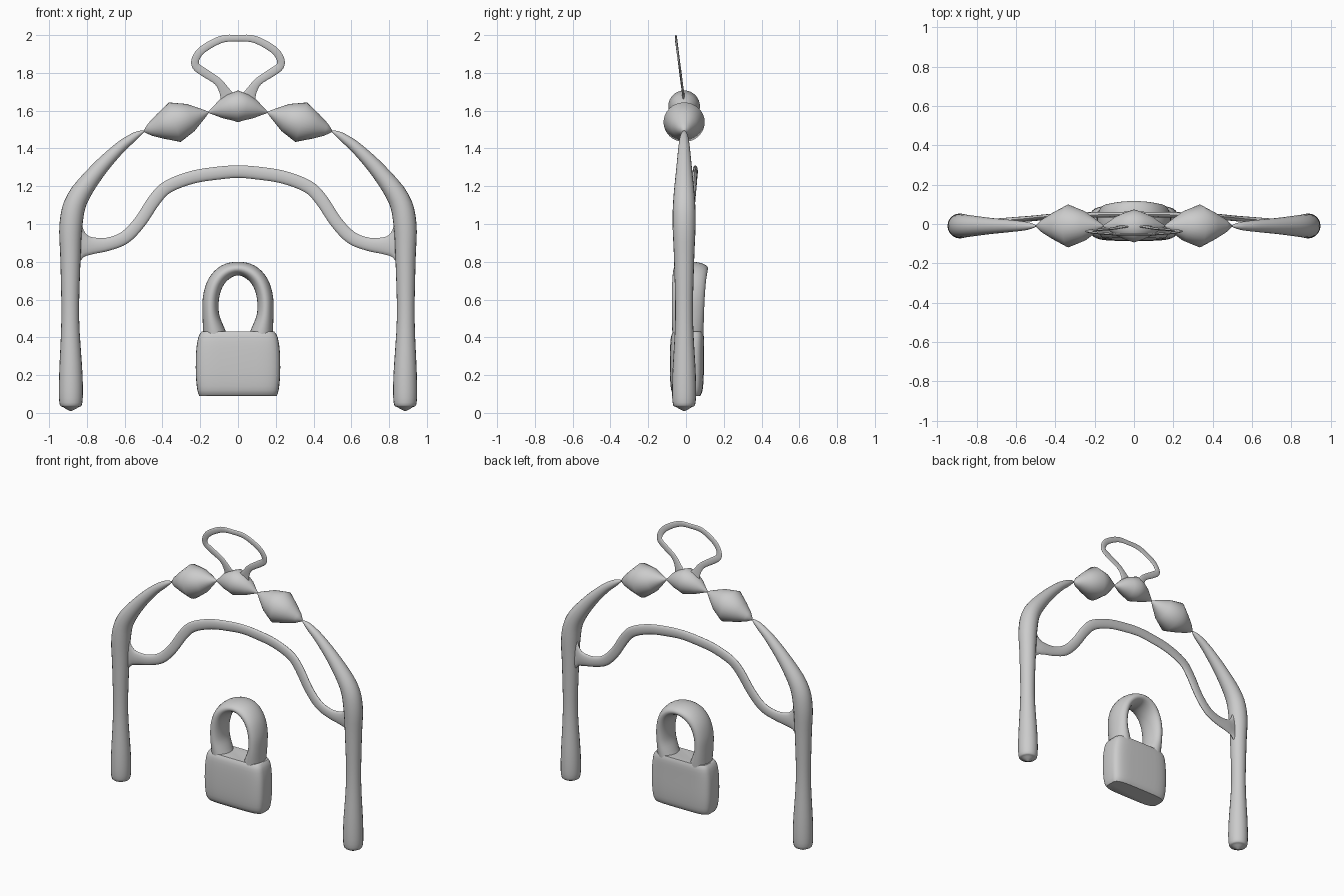
import bpy, math
from mathutils import Vector

if "Cube" in bpy.data.objects:
    bpy.data.objects.remove(bpy.data.objects["Cube"])


def spline(pts, n=4):
    """Catmull-Rom resampling of tuples of any length."""
    p = [pts[0]] + list(pts) + [pts[-1]]
    out = []
    for i in range(1, len(p) - 2):
        for k in range(n):
            t = k / n
            out.append(tuple(
                0.5 * (2 * b + (c - a) * t + (2 * a - 5 * b + 4 * c - d) * t * t
                       + (3 * b - a - 3 * c + d) * t ** 3)
                for a, b, c, d in zip(p[i - 1], p[i], p[i + 1], p[i + 2])))
    return out + [pts[-1]]


def loft(name, rings, angle=50):
    n = len(rings[0])
    verts = [v for r in rings for v in r]
    faces = [(i * n + j, i * n + (j + 1) % n, (i + 1) * n + (j + 1) % n, (i + 1) * n + j)
             for i in range(len(rings) - 1) for j in range(n)]
    faces += [tuple(reversed(range(n))), tuple(range(len(verts) - n, len(verts)))]
    me = bpy.data.meshes.new(name)
    me.from_pydata(verts, [], faces)
    ob = bpy.data.objects.new(name, me)
    bpy.context.collection.objects.link(ob)
    bpy.ops.object.select_all(action='DESELECT')
    ob.select_set(True)
    bpy.context.view_layer.objects.active = ob
    bpy.ops.object.mode_set(mode='EDIT')
    bpy.ops.mesh.select_all(action='SELECT')
    bpy.ops.mesh.normals_make_consistent(inside=False)
    bpy.ops.object.mode_set(mode='OBJECT')
    bpy.ops.object.shade_smooth_by_angle(angle=math.radians(angle))
    return ob


def sweep(name, path, sides=20):
    """Sweep an ellipse along (x, y, z, half width in xz plane, half depth in y)."""
    rings = []
    for i, (x, y, z, w, d) in enumerate(path):
        a, b = path[max(i - 1, 0)], path[min(i + 1, len(path) - 1)]
        t = Vector((b[0] - a[0], 0, b[2] - a[2])).normalized()
        nrm = Vector((t.z, 0, -t.x))
        w, d = max(w, 0.002), max(d, 0.002)
        rings.append([Vector((x, y, z)) + nrm * w * math.cos(q) + Vector((0, d * math.sin(q), 0))
                      for q in (2 * math.pi * k / sides for k in range(sides))])
    return loft(name, rings)


def flip(path):
    return [(-p[0],) + tuple(p[1:]) for p in path]


def arch(half):
    """Half path ending at x = 0, completed to the other side."""
    return half + flip(half[:-1])[::-1]


# tapered side posts curving inward to a point
post = spline([(x, -0.01, z, r, r) for x, z, r in [
    (.885, .01, .004), (.885, .03, .04), (.885, .055, .061), (.885, .2, .062),
    (.888, .5, .047), (.887, .8, .053), (.884, 1.0, .061), (.85, 1.135, .057),
    (.745, 1.28, .043), (.63, 1.40, .031), (.56, 1.455, .023), (.525, 1.478, .015),
    (.498, 1.492, .004)]])

# double-cone beads beside the centre
bead = []
a, b = Vector((.155, -.01, 1.592)), Vector((.5, -.01, 1.49))
for t, r in [(0, .003), (.1, .03), (.28, .075), (.52, .109), (.74, .068), (.9, .034), (1, .003)]:
    c = a.lerp(b, t)
    bead.append((c.x, c.y, c.z, r, r))

for side, f in (("right", lambda p: p), ("left", flip)):
    sweep(side + "_post", f(post))
    sweep(side + "_bead", f(bead), 32)

# centre bead, bent upward in the middle
sweep("centre_bead", arch([(x, -.01, z, r, r) for x, z, r in [
    (.157, 1.591, .003), (.13, 1.597, .021), (.09, 1.607, .049), (.045, 1.617, .069),
    (0, 1.623, .084)]]), 32)

# thin hanging loop, leaning forward towards its top
loop = [(x, -.01 - (z - 1.65) * .13, z, w, .006) for x, z, w in [
    (.045, 1.65, .05), (.07, 1.70, .029), (.107, 1.754, .021), (.18, 1.803, .022),
    (.222, 1.835, .021), (.224, 1.875, .02), (.186, 1.925, .02), (.09, 1.977, .019),
    (0, 1.984, .017)]]
sweep("top_loop", spline(arch(loop)), 12)

# wavy cross bar, flared where it meets the posts
bar = [(x, y, z, w, .014) for x, y, z, w in [
    (.845, .0, .89, .12), (.815, .005, .887, .067), (.775, .01, .885, .046),
    (.69, .015, .893, .035), (.60, .022, .928, .034), (.52, .028, 1.01, .033),
    (.44, .036, 1.13, .034), (.37, .042, 1.198, .034), (.24, .046, 1.248, .034),
    (.10, .048, 1.27, .034), (0, .049, 1.277, .033)]]
sweep("cross_bar", spline(arch(bar)), 14)

# bag body: rounded-rectangle sections stacked upward
def section(z, hx, y0, y1, n=40, e=.45):
    ring = []
    for k in range(n):
        q = 2 * math.pi * k / n
        c, s = math.cos(q), math.sin(q)
        ring.append((hx * math.copysign(abs(c) ** e, c),
                     (y0 + y1) / 2 + (y1 - y0) / 2 * math.copysign(abs(s) ** e, s), z))
    return ring

loft("bag_body", [section(*s) for s in spline([
    (.09, .205, -.06, .075), (.12, .215, -.078, .088), (.2, .223, -.085, .094),
    (.32, .222, -.085, .095), (.4, .21, -.08, .095), (.43, .192, -.068, .088)], 3)])

# bag handle: deep arch
handle = [(x, y, z, w, d) for x, y, z, w, d in [
    (.115, .01, .38, .068, .08), (.129, .01, .44, .057, .083), (.144, .01, .52, .044, .085),
    (.143, .012, .61, .043, .087), (.118, .016, .69, .043, .089), (.068, .022, .744, .041, .091),
    (0, .026, .764, .036, .091)]]
sweep("bag_handle", spline(arch(handle)), 24)
